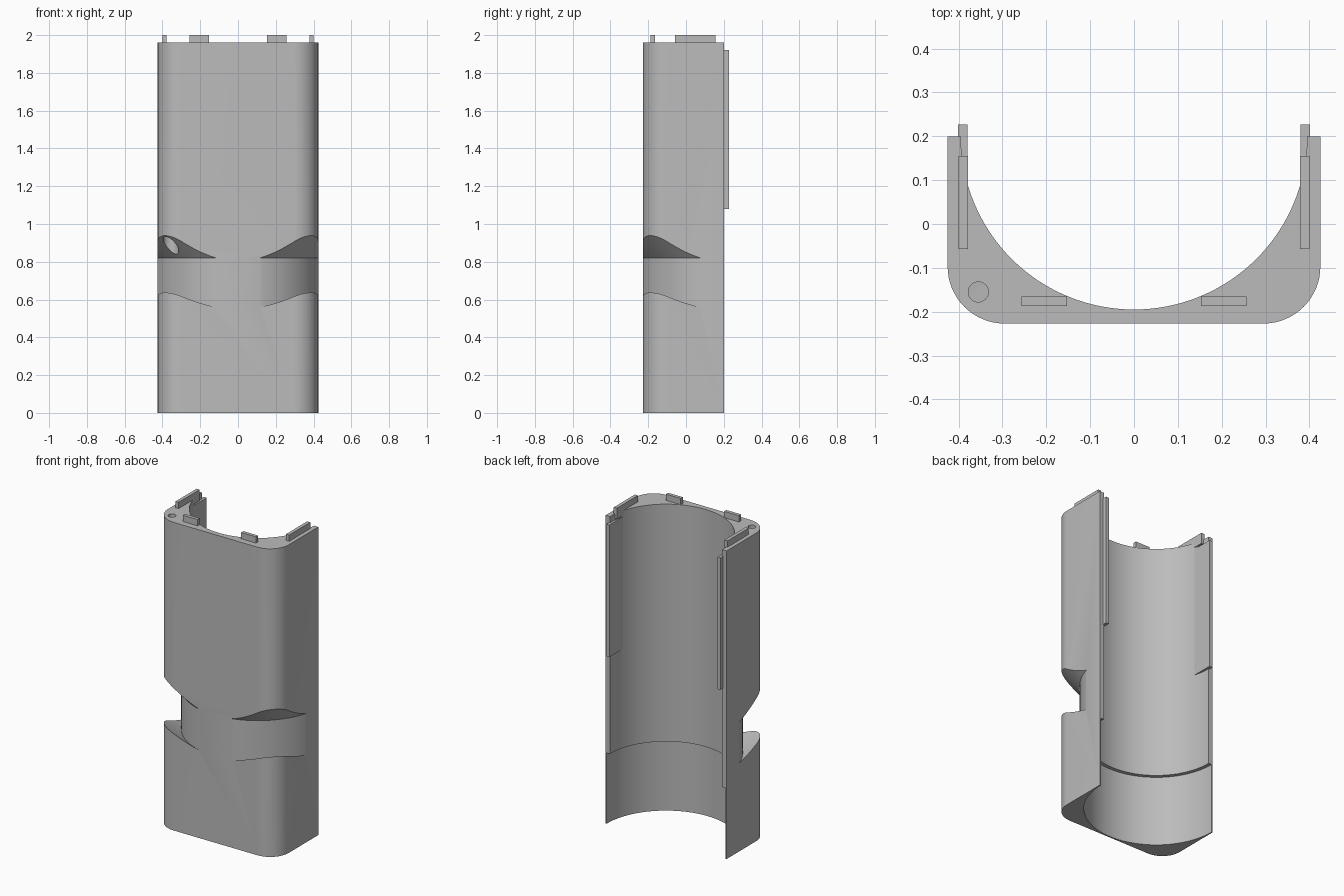
import bpy, bmesh, math
from mathutils import Vector

if "Cube" in bpy.data.objects:
    bpy.data.objects.remove(bpy.data.objects["Cube"], do_unlink=True)

grey = bpy.data.materials.new("neutral grey")
grey.use_nodes = True
grey.diffuse_color = (0.5, 0.5, 0.5, 1)
grey.node_tree.nodes["Principled BSDF"].inputs["Base Color"].default_value = (0.5, 0.5, 0.5, 1)


def make_object(name, bm):
    bmesh.ops.recalc_face_normals(bm, faces=bm.faces)
    mesh = bpy.data.meshes.new(name)
    bm.to_mesh(mesh)
    bm.free()
    mesh.materials.append(grey)
    obj = bpy.data.objects.new(name, mesh)
    bpy.context.collection.objects.link(obj)
    return obj


def box(name, x, y, z):
    bm = bmesh.new()
    bmesh.ops.create_cube(bm, size=1)
    for v in bm.verts:
        v.co = [(lo + hi) / 2 + c * (hi - lo) for c, (lo, hi) in zip(v.co, (x, y, z))]
    return make_object(name, bm)


def lathe(name, profile, cx, cy, steps):
    """Revolve a closed (radius, height) loop about a vertical axis."""
    bm = bmesh.new()
    rings = []
    for i in range(steps):
        a = 2 * math.pi * i / steps
        rings.append([bm.verts.new((cx + r * math.cos(a), cy + r * math.sin(a), z))
                      for r, z in profile])
    n = len(profile)
    for i in range(steps):
        p, q = rings[i], rings[(i + 1) % steps]
        for j in range(n):
            k = (j + 1) % n
            if profile[j][0] or profile[k][0]:
                bm.faces.new((p[j], q[j], q[k], p[k]))
    bmesh.ops.remove_doubles(bm, verts=bm.verts, dist=1e-5)
    bmesh.ops.dissolve_degenerate(bm, edges=bm.edges, dist=1e-6)
    return make_object(name, bm)


def activate(obj):
    bpy.ops.object.select_all(action='DESELECT')
    obj.select_set(True)
    bpy.context.view_layer.objects.active = obj


def cut(target, cutter):
    cutter.hide_render = True
    mod = target.modifiers.new("cut", 'BOOLEAN')
    mod.operation = 'DIFFERENCE'
    mod.solver = 'EXACT'
    mod.object = cutter
    activate(target)
    bpy.ops.object.modifier_apply(modifier=mod.name)
    bpy.data.objects.remove(cutter, do_unlink=True)


W, FRONT, BACK, TOP, R = 0.425, -0.227, 0.2, 1.96, 0.13

# Shell: block with two rounded front corners
bm = bmesh.new()
outline = [(W, BACK), (-W, BACK)]
for cx, start in ((-W + R, math.pi), (W - R, 1.5 * math.pi)):
    for i in range(17):
        a = start + i / 16 * math.pi / 2
        outline.append((cx + R * math.cos(a), FRONT + R + R * math.sin(a)))
base = bm.faces.new([bm.verts.new((x, y, 0)) for x, y in outline])
top = bmesh.ops.extrude_face_region(bm, geom=[base])["geom"]
bmesh.ops.translate(bm, vec=Vector((0, 0, TOP)),
                    verts=[e for e in top if isinstance(e, bmesh.types.BMVert)])
shell = make_object("shell", bm)

# Round bore, wider below the step
cut(shell, lathe("bore_cutter", [(0, -0.1), (0.418, -0.1), (0.418, 0.45),
                                 (0.395, 0.45), (0.395, 2.1), (0, 2.1)], 0, BACK, 128))
# Slanted finger groove around both front corners
cut(shell, lathe("groove_cutter", [(0.442, 0.56), (0.442, 0.82), (0.622, 1.02),
                                   (0.622, 0.69)], 0, BACK, 128))
# Stepped screw hole down the right front corner
cut(shell, lathe("hole_cutter", [(0, 0.7), (0.041, 0.7), (0.041, 1.86),
                                 (0.023, 1.86), (0.023, 2.1), (0, 2.1)], -0.355, -0.155, 32))
activate(shell)
bpy.ops.object.shade_smooth_by_angle(angle=math.radians(25))

# Locating tabs on top and guide rails along the back edges
for side, s in (("left", 1), ("right", -1)):
    def span(a, b):
        return tuple(sorted((s * a, s * b)))
    box(side + "_side_tab", span(0.378, 0.4), (-0.057, 0.155), (TOP - 0.03, 2))
    box(side + "_front_tab", span(0.153, 0.257), (-0.187, -0.165), (TOP - 0.03, 2))
    box(side + "_guide_rail", span(0.38, 0.401), (0.08, 0.227), (1.08, 1.92))
